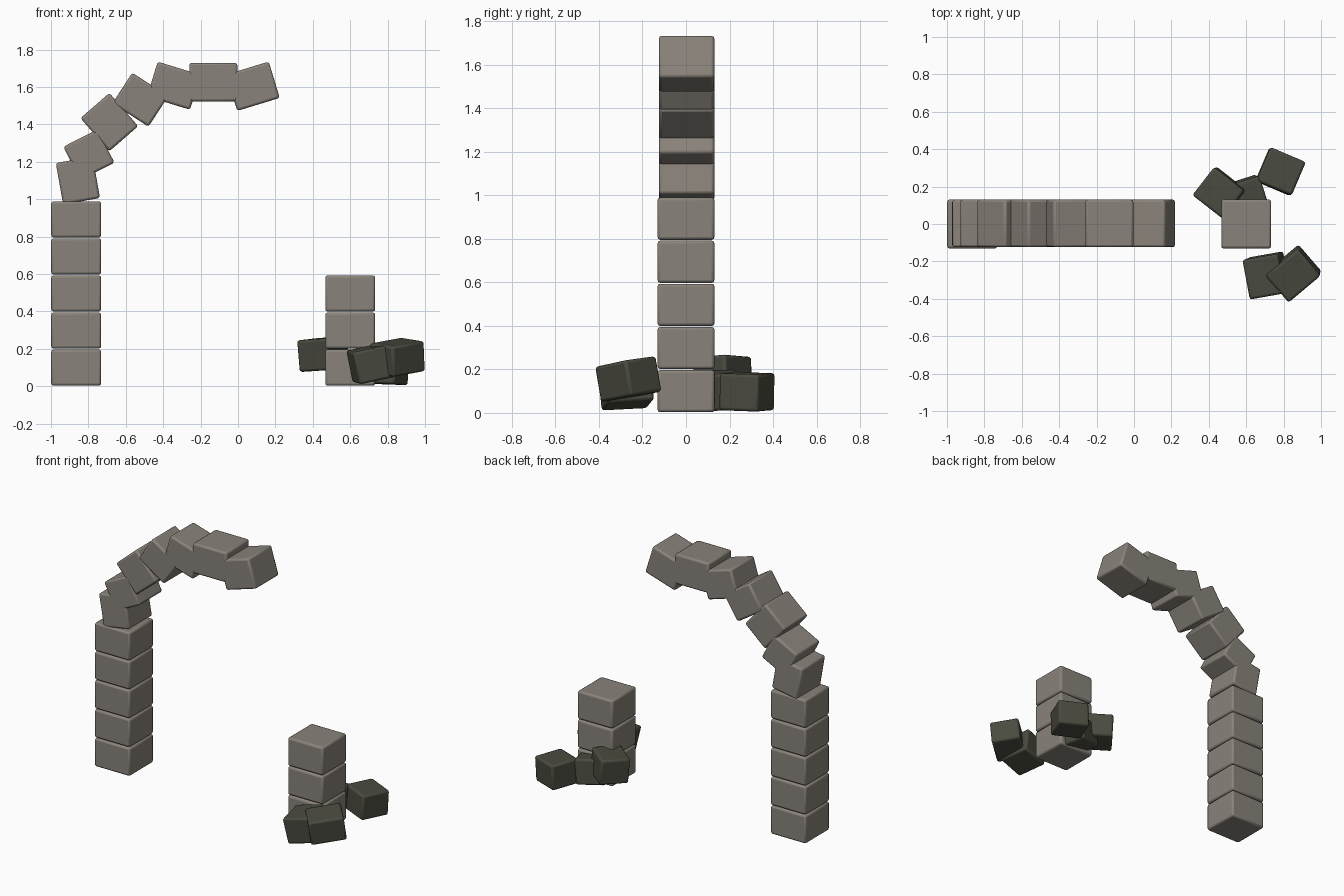
import bpy
from math import radians

old = bpy.data.objects.get("Cube")
if old:
    bpy.data.objects.remove(old, do_unlink=True)


def material(name, rgb):
    m = bpy.data.materials.new(name)
    m.use_nodes = True
    colour = (*rgb, 1.0)
    m.diffuse_color = colour
    bsdf = m.node_tree.nodes["Principled BSDF"]
    bsdf.inputs["Base Color"].default_value = colour
    bsdf.inputs["Roughness"].default_value = 0.9
    return m


STONE = material("warm grey stone", (0.25, 0.225, 0.195))
RUBBLE = material("dark mossy stone", (0.068, 0.069, 0.050))


def block(name, centre, size, turn, mat):
    """One stone block with softly worn edges; turn is in degrees."""
    bpy.ops.mesh.primitive_cube_add(size=1, location=centre)
    ob = bpy.context.object
    ob.name = name
    ob.scale = size
    bpy.ops.object.transform_apply(location=False, rotation=False, scale=True)
    ob.rotation_euler = [radians(a) for a in turn]
    ob.data.materials.append(mat)
    bevel = ob.modifiers.new("worn edges", "BEVEL")
    bevel.width = 0.013
    bevel.segments = 2
    bpy.ops.object.shade_smooth_by_angle(angle=radians(35))
    return ob


# Straight columns: a tall one under the arch and a broken stub
def column(name, x, count):
    for i in range(count):
        block(f"{name}_{i + 1}", (x, 0, 0.1 + i * 0.198),
              (0.267, 0.262, 0.194), (0, 0, 0), STONE)


column("tall_column_block", -0.865, 5)
column("broken_column_block", 0.6, 3)

# Arch stones: x, z, width, height, tilt
arch = [
    (-0.856, 1.100, 0.200, 0.225, 10),
    (-0.797, 1.238, 0.205, 0.200, 27),
    (-0.688, 1.412, 0.205, 0.235, 41),
    (-0.522, 1.532, 0.230, 0.195, -33),
    (-0.343, 1.607, 0.240, 0.195, -17),
    (-0.132, 1.626, 0.257, 0.207, 0),
    (0.080, 1.604, 0.238, 0.203, 17),
]
for i, (x, z, w, h, tilt) in enumerate(arch):
    block(f"arch_stone_{i + 1}", (x, 0.003, z), (w, 0.254, h),
          (0, -tilt, 0), STONE)

# Fallen rubble around the broken column
rubble = [
    ((0.457, 0.168, 0.172), (0.205, 0.19, 0.17), (4, -3, -38)),
    ((0.600, 0.142, 0.105), (0.19, 0.19, 0.17), (5, 6, 18)),
    ((0.783, 0.280, 0.097), (0.205, 0.195, 0.17), (-2, 2, -23)),
    ((0.708, -0.275, 0.120), (0.195, 0.215, 0.175), (3, -12, 10)),
    ((0.853, -0.265, 0.155), (0.225, 0.19, 0.165), (6, -8, 40)),
]
for i, (centre, size, turn) in enumerate(rubble):
    block(f"rubble_block_{i + 1}", centre, size, turn, RUBBLE)
